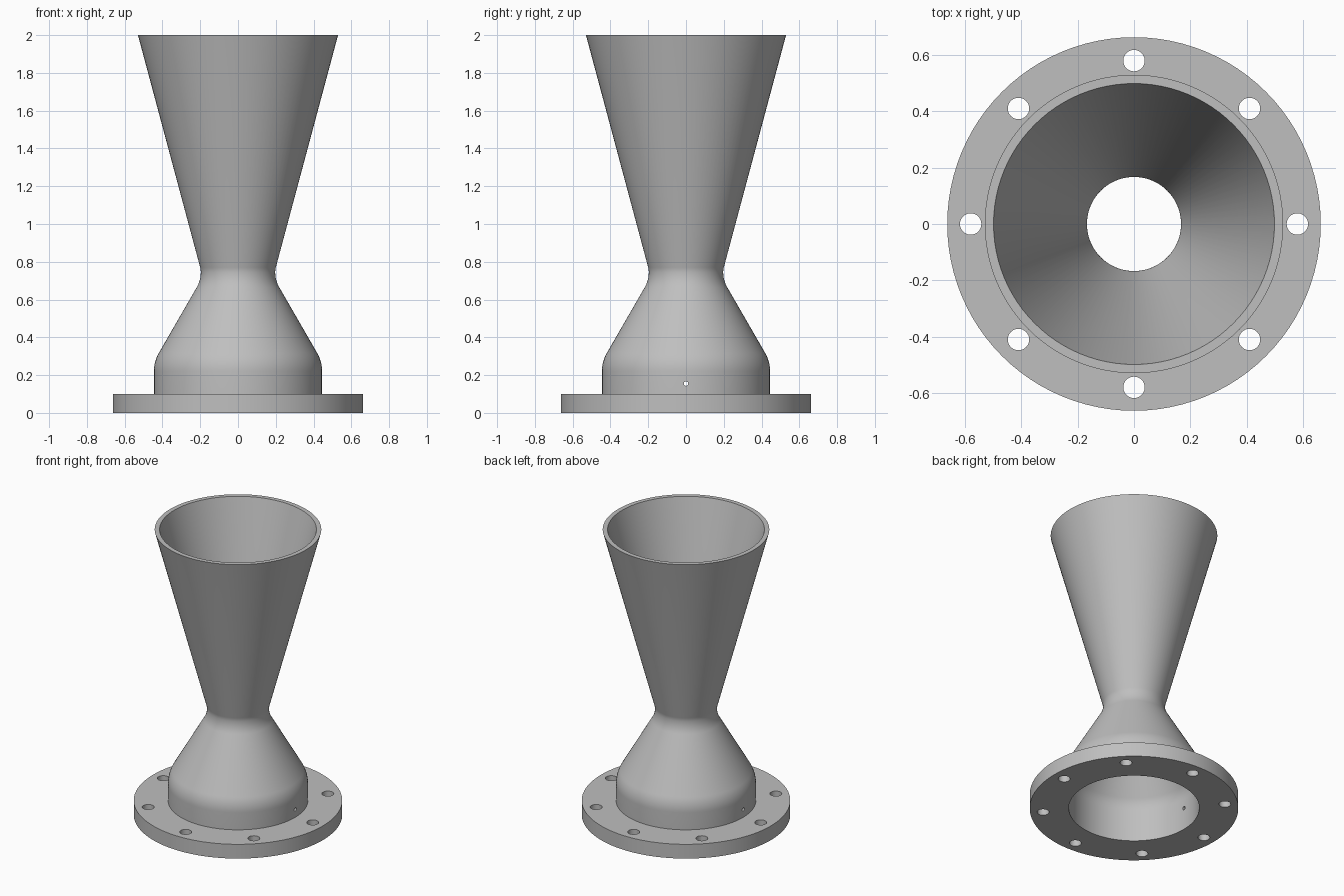
import bpy
import bmesh
from math import sin, cos, pi, radians, tan
from mathutils import Matrix

if "Cube" in bpy.data.objects:
    bpy.data.objects.remove(bpy.data.objects["Cube"], do_unlink=True)

SEGMENTS = 96
WALL = 0.03

metal = bpy.data.materials.new("grey metal")
metal.use_nodes = True
GREY = (0.52, 0.52, 0.52, 1)
metal.diffuse_color = GREY
metal.node_tree.nodes["Principled BSDF"].inputs["Base Color"].default_value = GREY


def add_object(name, bm):
    bmesh.ops.recalc_face_normals(bm, faces=bm.faces[:])
    mesh = bpy.data.meshes.new(name)
    bm.to_mesh(mesh)
    bm.free()
    mesh.materials.append(metal)
    obj = bpy.data.objects.new(name, mesh)
    bpy.context.collection.objects.link(obj)
    return obj


def lathe(name, profile):
    """Revolve a closed (radius, height) profile around z."""
    bm = bmesh.new()
    rings = []
    for i in range(SEGMENTS):
        a = 2 * pi * i / SEGMENTS
        rings.append([bm.verts.new((r * cos(a), r * sin(a), z)) for r, z in profile])
    n = len(profile)
    for i, ring in enumerate(rings):
        nxt = rings[(i + 1) % SEGMENTS]
        for j in range(n):
            k = (j + 1) % n
            bm.faces.new((ring[j], nxt[j], nxt[k], ring[k]))
    return add_object(name, bm)


def arc(cx, cz, radius, start, end, steps):
    angles = [radians(start + (end - start) * i / steps) for i in range(steps + 1)]
    return [(cx + radius * cos(a), cz + radius * sin(a)) for a in angles]


def wall(inset):
    """Nozzle wall from chamber to exit, moved inward by inset."""
    throat, throat_z = 0.197, 0.745
    shoulder = arc(0.25, 0.22, 0.195 - inset, 0, 30, 8)
    converge = arc(throat + 0.16, throat_z, 0.16 + inset, 210, 180, 8)
    diverge = arc(throat + 0.10, throat_z, 0.10 + inset, 180, 165, 4)[1:]
    r, z = diverge[-1]
    rim = (r + (2 - z) * tan(radians(15)), 2)
    return shoulder + converge + diverge + [rim]


# Flange, chamber, throat and bell as one turned body
flange = [(0.445 - WALL, 0), (0.663, 0), (0.663, 0.1), (0.445, 0.1)]
nozzle = lathe("flanged_nozzle", flange + wall(0) + wall(WALL)[::-1])

# Bolt holes in the flange and a small port across the chamber
bm = bmesh.new()
for i in range(8):
    place = Matrix.Rotation(i * pi / 4, 4, "Z") @ Matrix.Translation((0.58, 0, 0.05))
    bmesh.ops.create_cone(bm, cap_ends=True, segments=32, radius1=0.038,
                          radius2=0.038, depth=0.3, matrix=place)
place = Matrix.Translation((0, 0, 0.155)) @ Matrix.Rotation(pi / 2, 4, "Y")
bmesh.ops.create_cone(bm, cap_ends=True, segments=16, radius1=0.012,
                      radius2=0.012, depth=1.1, matrix=place)
# Keep the port clear of the bolt holes by ending it just outside the chamber
cutter = add_object("hole_cutter", bm)
cutter.hide_render = True

cut = nozzle.modifiers.new("holes", "BOOLEAN")
cut.operation = "DIFFERENCE"
cut.solver = "EXACT"
cut.use_self = True
cut.object = cutter

bpy.ops.object.select_all(action="DESELECT")
nozzle.select_set(True)
bpy.context.view_layer.objects.active = nozzle
bpy.ops.object.modifier_apply(modifier=cut.name)
bpy.data.objects.remove(cutter, do_unlink=True)
bpy.ops.object.shade_smooth_by_angle(angle=radians(30))
